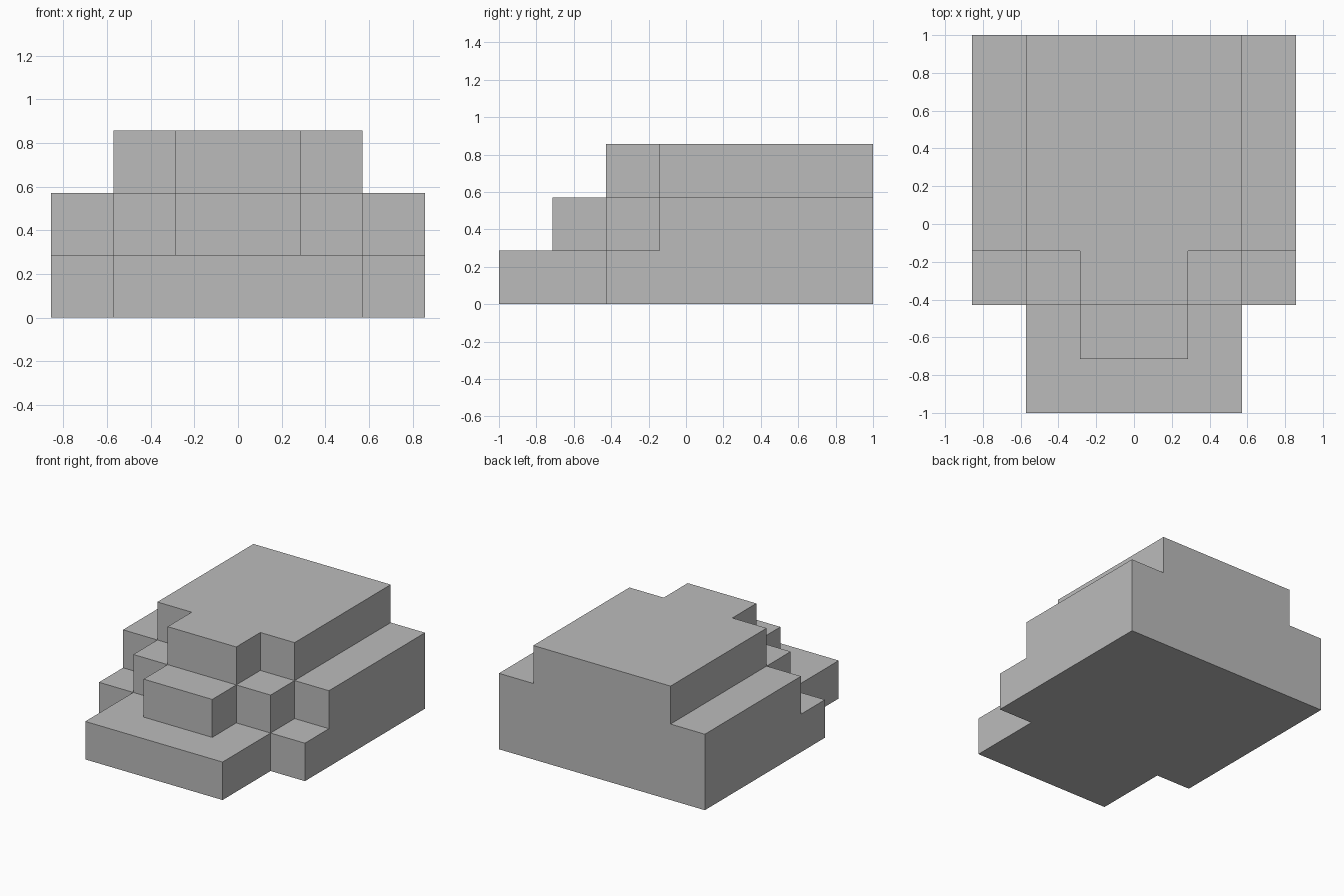
import bpy
import bmesh
from mathutils import Vector

if "Cube" in bpy.data.objects:
    bpy.data.objects.remove(bpy.data.objects["Cube"], do_unlink=True)

UNIT = 2 / 7      # edge of one block
ROWS = 7          # blocks from front to back

# Each layer, bottom up: (half width, first row from the front) of its steps
LAYERS = [
    [(3, 2), (2, 0)],
    [(3, 3), (2, 2), (1, 1)],
    [(2, 3), (1, 2)],
]

# Collect the filled blocks
blocks = set()
for level, steps in enumerate(LAYERS):
    for half, first in steps:
        for x in range(-half, half):
            for row in range(first, ROWS):
                blocks.add((x, row, level))

# Skin the blocks, leaving out the faces between neighbours
bm = bmesh.new()
for block in blocks:
    centre = Vector(block) + Vector((0.5, 0.5 - ROWS / 2, 0.5))
    for axis in range(3):
        for sign in (-1, 1):
            step = [0, 0, 0]
            step[axis] = sign
            if tuple(b + s for b, s in zip(block, step)) in blocks:
                continue
            normal = Vector(step)
            u = Vector((normal.y, normal.z, normal.x)) / 2
            v = normal.cross(u)
            mid = centre + normal / 2
            corners = (mid - u - v, mid + u - v, mid + u + v, mid - u + v)
            bm.faces.new([bm.verts.new(c * UNIT) for c in corners])

# Weld the skin and merge flat regions into single faces
bmesh.ops.remove_doubles(bm, verts=bm.verts[:], dist=0.001)
bmesh.ops.dissolve_limit(bm, angle_limit=0.01, verts=bm.verts[:], edges=bm.edges[:])
bmesh.ops.recalc_face_normals(bm, faces=bm.faces[:])
mesh = bpy.data.meshes.new("stepped_block")
bm.to_mesh(mesh)
bm.free()

# Plain grey surface
grey = bpy.data.materials.new("plain_grey")
grey.use_nodes = True
colour = (0.5, 0.5, 0.5, 1)
grey.diffuse_color = colour
grey.node_tree.nodes["Principled BSDF"].inputs["Base Color"].default_value = colour
mesh.materials.append(grey)

stepped_block = bpy.data.objects.new("stepped_block", mesh)
bpy.context.collection.objects.link(stepped_block)
